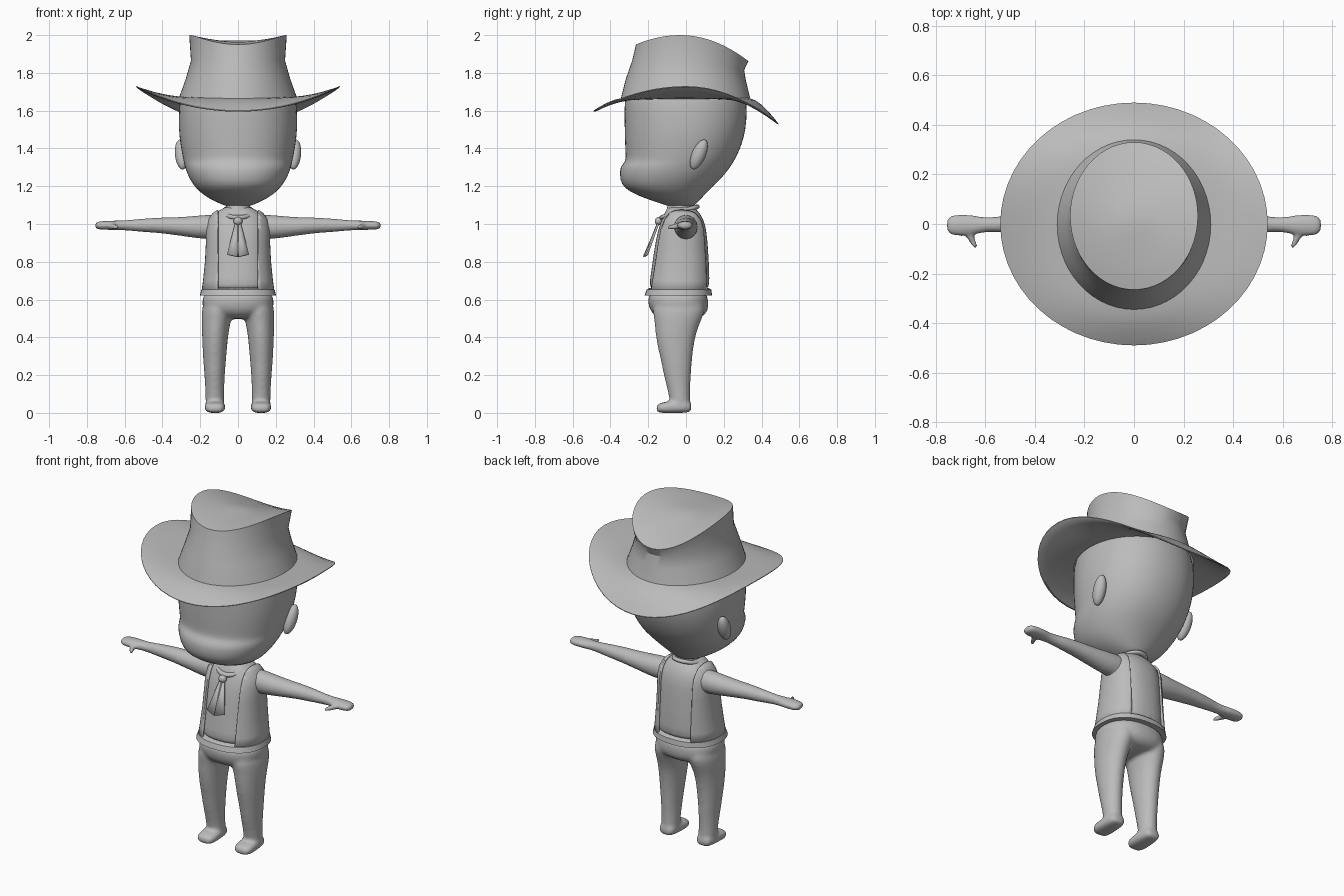
import bpy, bmesh, math
from mathutils import Vector

if "Cube" in bpy.data.objects:
    bpy.data.objects.remove(bpy.data.objects["Cube"])

GREY = bpy.data.materials.new("plain_grey")
GREY.diffuse_color = (0.5, 0.5, 0.5, 1)
GREY.use_nodes = True
GREY.node_tree.nodes["Principled BSDF"].inputs["Base Color"].default_value = GREY.diffuse_color


def finish(name, bm, subsurf=0, voxel=0, angle=None):
    """Turn a bmesh into a shaded object with optional smoothing modifiers."""
    bmesh.ops.recalc_face_normals(bm, faces=bm.faces[:])
    me = bpy.data.meshes.new(name)
    bm.to_mesh(me)
    bm.free()
    ob = bpy.data.objects.new(name, me)
    bpy.context.collection.objects.link(ob)
    me.materials.append(GREY)
    for p in me.polygons:
        p.use_smooth = True
    if angle:
        bpy.ops.object.select_all(action='DESELECT')
        ob.select_set(True)
        bpy.context.view_layer.objects.active = ob
        bpy.ops.object.shade_smooth_by_angle(angle=math.radians(angle))
    if subsurf:
        m = ob.modifiers.new("subdivide", 'SUBSURF')
        m.levels = m.render_levels = subsurf
    if voxel:
        m = ob.modifiers.new("fuse", 'REMESH')
        m.mode, m.voxel_size, m.use_smooth_shade = 'VOXEL', voxel, True
        m = ob.modifiers.new("soften", 'SMOOTH')
        m.factor, m.iterations = 0.5, 6
    return ob


def skin(bm, rings, caps=(True, True)):
    """Bridge rings of points; returns nothing, adds to bm."""
    vs = [[bm.verts.new(p) for p in r] for r in rings]
    n = len(vs[0])
    for a, b in zip(vs, vs[1:]):
        for i in range(n):
            j = (i + 1) % n
            bm.faces.new((a[i], a[j], b[j], b[i]))
    if caps[0]:
        bm.faces.new(vs[0][::-1])
    if caps[1]:
        bm.faces.new(vs[-1])


def loft(bm, rings, axis='z', sign=1, n=24, e=2.0, grow=0, caps=(True, True)):
    """Rings: (position, centre1, centre2, radius1, radius2) along an axis."""
    out = []
    for p, c1, c2, r1, r2 in rings:
        pts = []
        for i in range(n):
            t = 2 * math.pi * i / n
            c, s = math.cos(t), math.sin(t)
            u = c1 + (r1 + grow) * math.copysign(abs(c) ** (2 / e), c)
            v = c2 + (r2 + grow) * math.copysign(abs(s) ** (2 / e), s)
            q = {'z': (u, v, p), 'x': (p, u, v), 'y': (u, p, v)}[axis]
            pts.append((q[0] * sign, q[1], q[2]))
        out.append(pts)
    skin(bm, out, caps)


def fb(z, rx, front, back):
    """Ring from half width plus front and back limits."""
    return (z, 0, (front + back) / 2, rx, (back - front) / 2)


# head with protruding muzzle
bm = bmesh.new()
loft(bm, [fb(*r) for r in [
    (1.76, .27, -.28, .27), (1.68, .308, -.325, .318), (1.6, .314, -.328, .325),
    (1.5, .316, -.326, .318), (1.42, .306, -.324, .297), (1.36, .295, -.32, .27),
    (1.33, .288, -.322, .253), (1.305, .283, -.35, .238), (1.26, .268, -.352, .205),
    (1.21, .24, -.345, .155), (1.17, .205, -.3, .115), (1.135, .155, -.215, .08),
    (1.105, .09, -.125, .055), (1.09, .05, -.08, .03)]], n=32, e=2.15)
finish("head", bm, 1)

# ears
for s, side in ((1, "left"), (-1, "right")):
    bpy.ops.mesh.primitive_uv_sphere_add(segments=20, ring_count=12,
        location=(s * .3, .068, 1.368), rotation=(-.4, s * .1, 0))
    ear = bpy.context.object
    ear.name = side + "_ear"
    ear.scale = (.034, .037, .085)
    ear.data.materials.append(GREY)
    bpy.ops.object.shade_smooth()

# neck
bm = bmesh.new()
loft(bm, [(1.14, 0, -.03, .06, .065), (1.1, 0, -.03, .062, .066),
          (1.07, 0, -.03, .07, .075), (1.04, 0, -.03, .09, .09)])
finish("neck", bm, 1)


# hat: curled brim, tapered crown and dished top
N = 56


def crest(y):
    d = y + .03
    return 2.0 - (.05 * (d / .235) ** 2 if d < 0 else .13 * (d / .35) ** 2)


def ring(rx, front, back, zf):
    pts = []
    for i in range(N):
        t = 2 * math.pi * i / N
        x, y = rx * math.cos(t), (front + back) / 2 + (back - front) / 2 * math.sin(t)
        pts.append(Vector((x, y, zf(x, y, math.sin(t)))))
    return pts


def brim_ring(t, dz=0):
    def z(x, y, s):
        edge = 1.73 - (.13 if s < 0 else .2) * s * s
        base = 1.675 - .01 * s * s
        return base + (edge - base) * t ** 1.5 + dz
    return ring(.31 + .23 * t, -.345 - .145 * t, .34 + .15 * t, z)


base = brim_ring(0)
rim = ring(.258, -.265, .33, lambda x, y, s: crest(y))
waist = ring(.249, -.285, .308, lambda x, y, s: 1.865 - .05 * max(s, 0))
lower = ring(.276, -.318, .318, lambda x, y, s: 1.77 - .015 * max(s, 0))
dish = [ring(.258 * k, .03 - .295 * k, .03 + .3 * k,
             lambda x, y, s, d=d: crest(y) - d)
        for k, d in ((.88, .008), (.7, .018), (.5, .027), (.25, .028), (.06, .026))]
steps = (.2, .4, .6, .8, .93)
rings = [brim_ring(t, -.012) for t in (0,) + steps] + [brim_ring(1, -.004), brim_ring(1)]
rings += [brim_ring(t) for t in steps[::-1]] + [base, lower, waist, rim] + dish
bm = bmesh.new()
skin(bm, rings, (False, True))
finish("hat", bm, angle=32)

# shirt body with arms, hands and thumbs fused together
TORSO = [fb(*r) for r in [
    (.63, .185, -.2, .125), (.7, .175, -.192, .125), (.8, .165, -.178, .122),
    (.9, .16, -.163, .115), (.97, .16, -.148, .108), (1.02, .15, -.13, .095),
    (1.055, .125, -.115, .075), (1.085, .08, -.1, .05), (1.095, .05, -.08, .02)]]
ARM = [(.08, 0, .985, .06, .06), (.15, 0, .985, .064, .066), (.22, 0, .984, .06, .06),
       (.3, 0, .987, .054, .05), (.38, 0, .991, .048, .044), (.42, 0, .993, .044, .041),
       (.5, 0, .993, .038, .036), (.56, -.002, .993, .03, .03),
       (.61, -.003, .993, .03, .026), (.65, -.005, .993, .042, .025),
       (.7, -.005, .993, .045, .024), (.74, -.005, .992, .041, .022),
       (.757, -.005, .992, .025, .014)]
THUMB = [(-.02, .672, .99, .022, .019), (-.05, .663, .987, .017, .017),
         (-.08, .646, .984, .014, .014), (-.1, .638, .982, .009, .009)]
bm = bmesh.new()
loft(bm, TORSO, n=32, e=2.3)
for s in (1, -1):
    loft(bm, ARM, 'x', s)
    loft(bm, THUMB, 'y', s, n=12)
finish("shirt_and_arms", bm, 1, .008)

# vest side panels, open at front and back
bm = bmesh.new()
loft(bm, TORSO[:-1], n=48, e=2.3, grow=.005, caps=(False, False))
bmesh.ops.bisect_plane(bm, geom=bm.verts[:] + bm.edges[:] + bm.faces[:],
                       plane_co=(.105, 0, 0), plane_no=(1, 0, 0), clear_inner=True)
vest = finish("vest", bm)
vest.modifiers.new("other_side", 'MIRROR')
m = vest.modifiers.new("cloth", 'SOLIDIFY')
m.thickness, m.offset = .01, 0

# flared hem around the waist
bm = bmesh.new()
loft(bm, [fb(.622, .19, -.205, .125), fb(.622, .202, -.219, .138),
          fb(.652, .194, -.209, .134), fb(.66, .18, -.195, .122)], n=40, e=2.3)
finish("hem", bm, angle=35)

# neckerchief: collar, knot and two tails
bpy.ops.mesh.primitive_torus_add(major_radius=.078, minor_radius=.012, major_segments=32,
    minor_segments=8, location=(0, -.035, 1.063), rotation=(.29, 0, 0))
collar = bpy.context.object
collar.name, collar.scale = "collar", (1, 1.25, 1)
bpy.ops.mesh.primitive_uv_sphere_add(segments=16, ring_count=8, location=(0, -.145, 1.015))
knot = bpy.context.object
knot.name, knot.scale = "knot", (.024, .02, .022)
for ob in (collar, knot):
    ob.data.materials.append(GREY)
    bpy.context.view_layer.objects.active = ob
    for p in ob.data.polygons:
        p.use_smooth = True
for s, side in ((1, "left"), (-1, "right")):
    bm = bmesh.new()
    quad = [(-.004, -.152, 1.01), (.014, -.15, 1.01), (.035, -.178, .93),
            (.058, -.21, .84), (.003, -.228, .828), (-.002, -.188, .92)]
    a, b, c, d, e, f = [bm.verts.new((s * x, y, z)) for x, y, z in quad]
    bm.faces.new((a, b, c, f))
    bm.faces.new((f, c, d, e))
    tail = finish(side + "_tail", bm)
    tail.modifiers.new("cloth", 'SOLIDIFY').thickness = .01

# trousers and feet fused together
HIPS = [fb(*r) for r in [
    (.65, .18, -.195, .11), (.6, .19, -.203, .118), (.555, .19, -.197, .12),
    (.52, .165, -.175, .105), (.495, .11, -.13, .06)]]
LEG = [(.6, .1, -.04, .08, .135), (.54, .108, -.037, .086, .14),
       (.48, .116, -.045, .077, .122), (.42, .121, -.055, .07, .108),
       (.34, .123, -.055, .065, .094), (.27, .124, -.05, .06, .081),
       (.2, .124, -.046, .054, .073), (.12, .123, -.038, .05, .059),
       (.06, .122, -.031, .05, .055), (.02, .122, -.028, .048, .052)]
FOOT = [(.03, .122, .03, .03, .02), (.015, .122, .033, .047, .032),
        (-.04, .122, .033, .053, .034), (-.1, .122, .03, .056, .031),
        (-.14, .122, .026, .052, .026), (-.158, .122, .023, .034, .016)]
bm = bmesh.new()
loft(bm, HIPS, n=32, e=2.3)
for s in (1, -1):
    loft(bm, LEG, 'z', s)
    loft(bm, FOOT, 'y', s, e=2.8)
finish("trousers_and_feet", bm, 1, .01)
